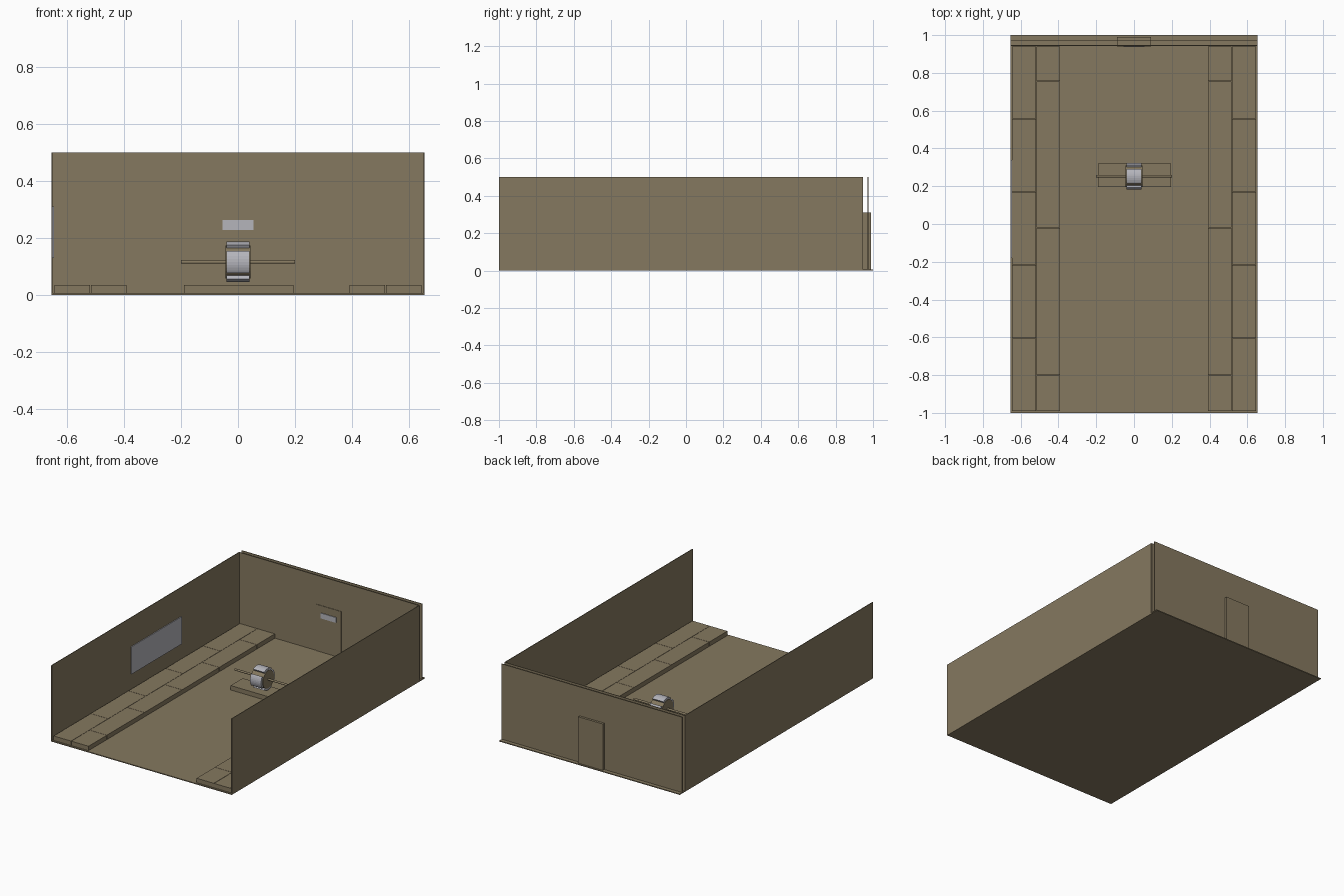
import bpy, bmesh, math

if "Cube" in bpy.data.objects:
    bpy.data.objects.remove(bpy.data.objects["Cube"])


def material(name, rgb):
    m = bpy.data.materials.new(name)
    m.diffuse_color = (*rgb, 1)
    m.use_nodes = True
    m.node_tree.nodes["Principled BSDF"].inputs["Base Color"].default_value = m.diffuse_color
    return m


BROWN = material("brown", (0.235, 0.19, 0.115))
GREY = material("light_grey", (0.46, 0.46, 0.50))


def finish(name, bm, mat):
    bmesh.ops.recalc_face_normals(bm, faces=bm.faces)
    me = bpy.data.meshes.new(name)
    bm.to_mesh(me)
    bm.free()
    me.materials.append(mat)
    ob = bpy.data.objects.new(name, me)
    bpy.context.collection.objects.link(ob)
    return ob


def box(name, x0, x1, y0, y1, z0, z1, mat=BROWN):
    bm = bmesh.new()
    bmesh.ops.create_cube(bm, size=1)
    for v in bm.verts:
        v.co = (x1 if v.co.x > 0 else x0, y1 if v.co.y > 0 else y0, z1 if v.co.z > 0 else z0)
    return finish(name, bm, mat)


def prism_x(name, pts, x0, x1, mat=BROWN):
    """Extrude a (y, z) outline along x."""
    bm = bmesh.new()
    f = bm.faces.new([bm.verts.new((x0, y, z)) for y, z in pts])
    ext = bmesh.ops.extrude_face_region(bm, geom=[f])
    for v in ext["geom"]:
        if isinstance(v, bmesh.types.BMVert):
            v.co.x = x1
    return finish(name, bm, mat)


# room shell: floor, thin side walls, double back wall with open cavity
box("floor", -0.655, 0.655, -1, 1, 0, 0.006)
for side, s in (("left", -1), ("right", 1)):
    a, b = sorted((s * 0.651, s * 0.655))
    box(side + "_wall", a, b, -1, 0.945, 0, 0.5)
box("back_wall_inner", -0.651, 0.651, 0.943, 0.947, 0, 0.5)
box("back_wall_outer", -0.655, 0.655, 0.971, 0.975, 0, 0.5)

# door with its small window, and the big window on the left wall
box("door", -0.09, 0.09, 0.94, 0.99, 0, 0.31)
box("door_window", -0.055, 0.055, 0.936, 0.94, 0.228, 0.263, GREY)
box("wall_window", -0.651, -0.646, -0.18, 0.34, 0.13, 0.31, GREY)

# staggered paving slabs along both sides
inner = [-0.99, -0.8, -0.41, -0.02, 0.365, 0.755, 0.942]
outer = [-0.99, -0.605, -0.215, 0.17, 0.557, 0.942]
for side, s in (("left", -1), ("right", 1)):
    for row, edges, xa, xb in (("inner", inner, 0.392, 0.517), ("outer", outer, 0.519, 0.645)):
        for i in range(len(edges) - 1):
            a, b = sorted((s * xa, s * xb))
            box(f"{side}_{row}_slab_{i}", a, b, edges[i] + 0.001, edges[i + 1] - 0.001, 0, 0.035)

# plinth, axle and wheel
CY, CZ = 0.253, 0.116


def arc(r, a0, a1, n):
    return [(CY + r * math.cos(a0 + (a1 - a0) * i / n), CZ + r * math.sin(a0 + (a1 - a0) * i / n))
            for i in range(n + 1)]


box("plinth", -0.19, 0.195, 0.195, 0.32, 0, 0.035)
prism_x("axle", arc(0.0065, 0, math.tau, 12)[:-1], -0.2, 0.2)
prism_x("wheel_drum", arc(0.058, 0, math.tau, 32)[:-1], -0.044, 0.044)

# four curved pads round the wheel
half = math.radians(33)
for k in range(4):
    c = k * math.pi / 2
    pts = arc(0.071, c - half, c + half, 8) + arc(0.057, c + half, c - half, 8)
    prism_x(f"wheel_pad_{k}", pts, -0.04, 0.04, GREY)
